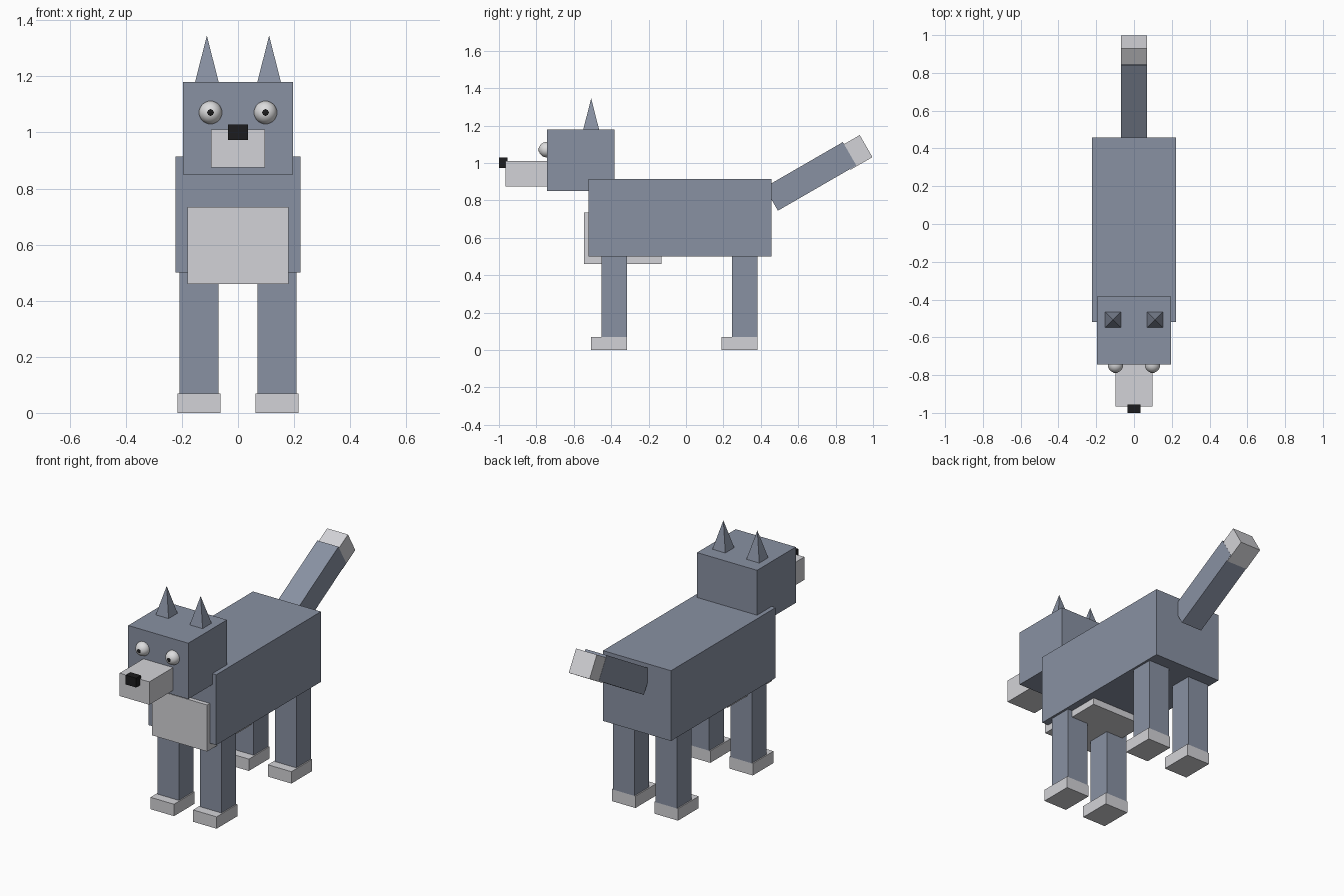
import bpy
from math import radians, pi

cube = bpy.data.objects.get("Cube")
if cube:
    bpy.data.objects.remove(cube, do_unlink=True)


def material(name, rgb):
    mat = bpy.data.materials.new(name)
    mat.use_nodes = True
    color = (*rgb, 1)
    mat.diffuse_color = color
    mat.node_tree.nodes["Principled BSDF"].inputs["Base Color"].default_value = color
    return mat


fur = material("blue grey fur", (0.25, 0.285, 0.365))
pale = material("pale grey fur", (0.65, 0.65, 0.68))
white = material("eye white", (0.72, 0.72, 0.73))
black = material("black", (0.012, 0.012, 0.013))


def finish(name, mat):
    obj = bpy.context.object
    obj.name = name
    obj.data.materials.append(mat)
    return obj


def box(name, mat, x, y, z, tilt=0):
    """Box from (low, high) ranges on each axis, tilted about its centre."""
    ranges = (x, y, z)
    bpy.ops.mesh.primitive_cube_add(size=1, location=[(a + b) / 2 for a, b in ranges])
    obj = finish(name, mat)
    for v in obj.data.vertices:
        v.co = [c * (b - a) for c, (a, b) in zip(v.co, ranges)]
    obj.rotation_euler.x = radians(tilt)
    return obj


def ball(name, mat, radius, location, segments, rings):
    bpy.ops.mesh.primitive_uv_sphere_add(
        segments=segments, ring_count=rings, radius=radius,
        location=location, rotation=(pi / 2, 0, 0))
    return finish(name, mat)


# Torso and chest patch
box("body", fur, (-0.222, 0.222), (-0.52, 0.457), (0.5, 0.915))
box("chest", pale, (-0.18, 0.18), (-0.545, -0.13), (0.46, 0.735))

# Head, muzzle and nose
box("head", fur, (-0.196, 0.196), (-0.744, -0.383), (0.85, 1.18))
box("muzzle", pale, (-0.097, 0.097), (-0.966, -0.7), (0.875, 1.01))
box("nose", black, (-0.035, 0.035), (-1.0, -0.955), (0.973, 1.028))

# Tail, with a pale block at the end
box("tail", fur, (-0.069, 0.069), (0.423, 0.907), (0.856, 1.0), tilt=30)
box("tail_tip", pale, (-0.068, 0.068), (0.836, 0.972), (0.988, 1.124), tilt=30)

for side, s in (("left", 1), ("right", -1)):
    # Pyramid ear
    bpy.ops.mesh.primitive_cone_add(
        vertices=4, radius1=0.042 * 2 ** 0.5, radius2=0, depth=0.165,
        location=(s * 0.111, -0.507, 1.2625), rotation=(0, 0, pi / 4))
    finish(side + "_ear", fur)

    # Eyeball and pupil
    ball(side + "_eye", white, 0.041, (s * 0.098, -0.746, 1.071), 32, 16)
    bpy.ops.object.shade_smooth_by_angle()
    ball(side + "_pupil", black, 0.02, (s * 0.098, -0.77, 1.071), 8, 6)

    # Legs with feet that stick out to the front
    for end, back in (("front", -0.315), ("back", 0.383)):
        box(f"{end}_{side}_leg", fur, (s * 0.139 - 0.07, s * 0.139 + 0.07),
            (back - 0.138, back), (0.07, 0.52))
        box(f"{end}_{side}_foot", pale, (s * 0.139 - 0.077, s * 0.139 + 0.077),
            (back - 0.193, back), (0, 0.07))
